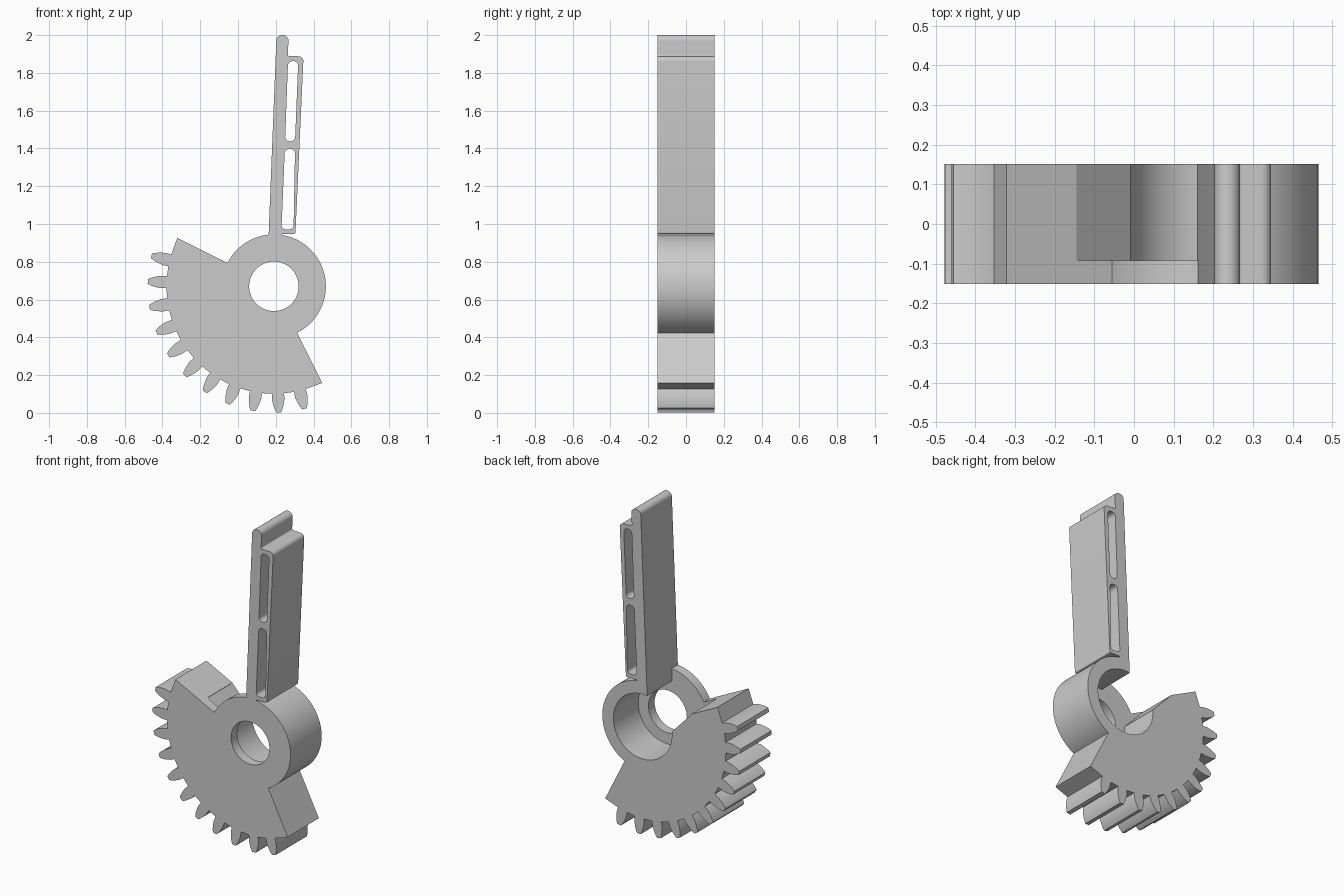
import bpy, bmesh
from math import radians, cos, sin, atan2
from mathutils import Vector

if "Cube" in bpy.data.objects:
    bpy.data.objects.remove(bpy.data.objects["Cube"])

HUB = Vector((0.19, 0.67))
DEPTH = 0.152      # half thickness
PLATE = -0.092     # rear side of the thin front plate
HUB_R, ROOT_R, TIP_R = 0.275, 0.572, 0.668
START, END = 153.4, 296.6

gray = bpy.data.materials.new("plain_gray")
gray.use_nodes = True
gray.diffuse_color = (0.6, 0.6, 0.6, 1)
gray.node_tree.nodes["Principled BSDF"].inputs["Base Color"].default_value = (0.6, 0.6, 0.6, 1)


def polar(r, deg, side=0.0):
    """Point at a radius and angle about the hub, shifted sideways."""
    a = radians(deg)
    return HUB + Vector((cos(a), sin(a))) * r + Vector((-sin(a), cos(a))) * side


def arc(r, a, b, n):
    return [polar(r, a + (b - a) * i / n) for i in range(n + 1)]


def rounded(corners, n=8):
    """Round each (x, z, radius) corner of a polygon."""
    out = []
    for i, (x, z, r) in enumerate(corners):
        p = Vector((x, z))
        if r == 0:
            out.append(p)
            continue
        u = (Vector(corners[i - 1][:2]) - p).normalized()
        v = (Vector(corners[(i + 1) % len(corners)][:2]) - p).normalized()
        half = u.angle(v) / 2
        c = p + (u + v).normalized() * (r / sin(half))
        s = p + u * (r * cos(half) / sin(half)) - c
        e = p + v * (r * cos(half) / sin(half)) - c
        a0 = atan2(s.y, s.x)
        turn = (atan2(e.y, e.x) - a0 + radians(180)) % radians(360) - radians(180)
        out += [c + Vector((cos(a0 + turn * k / n), sin(a0 + turn * k / n))) * r
                for k in range(n + 1)]
    return out


def extrude(name, outline, y0=-DEPTH, y1=DEPTH):
    """Solid from a front profile, pushed along y."""
    bm = bmesh.new()
    face = bm.faces.new([bm.verts.new((p.x, y0, p.y)) for p in outline])
    new = bmesh.ops.extrude_face_region(bm, geom=[face])["geom"]
    bmesh.ops.translate(bm, vec=(0, y1 - y0, 0),
                        verts=[g for g in new if isinstance(g, bmesh.types.BMVert)])
    bmesh.ops.recalc_face_normals(bm, faces=bm.faces)
    mesh = bpy.data.meshes.new(name)
    bm.to_mesh(mesh)
    bm.free()
    mesh.materials.append(gray)
    obj = bpy.data.objects.new(name, mesh)
    bpy.context.collection.objects.link(obj)
    return obj


def combine(obj, other, operation):
    """Apply a boolean and remove the helper."""
    mod = obj.modifiers.new(operation, 'BOOLEAN')
    mod.operation, mod.object, mod.solver = operation, other, 'EXACT'
    bpy.context.view_layer.objects.active = obj
    bpy.ops.object.modifier_apply(modifier=mod.name)
    bpy.data.objects.remove(other)


# Hub and toothed sector in one outline
outline = arc(HUB_R, END - 360, START, 72) + [polar(ROOT_R, START)]
flank = [(ROOT_R - 0.004, 0.032), (0.6, 0.033), (0.63, 0.027), (0.655, 0.019), (TIP_R, 0.012)]
for i in range(11):
    angle = 225 + (i - 5) * 11.8
    outline += [polar(r, angle, -w) for r, w in flank]
    outline += [polar(r, angle, w) for r, w in reversed(flank)]
    # each tooth runs from its leading flank to its trailing flank
    tooth = outline[-10:]
    outline[-10:] = tooth
outline.append(polar(ROOT_R, END))
gear = extrude("gear_sector", outline)

# Open notch behind the front plate, beside the arm
notch = [Vector(p) for p in ((-0.145, 0.836), (-0.008, 0.69), (0.1, 0.69), (0.18, 0.8),
                             (0.18, 1.1), (-0.145, 1.1))]
combine(gear, extrude("notch_cutter", notch, PLATE, 0.3), 'DIFFERENCE')

# Arm with a stepped, rounded tip
arm = extrude("arm", rounded([
    (0.158, 0.84, 0), (0.226, 0.84, 0), (0.232, 0.948, 0), (0.304, 0.948, 0.008),
    (0.347, 1.887, 0.025), (0.263, 1.89, 0.008), (0.269, 2.0, 0.03), (0.204, 2.0, 0.03)]))
slots = {
    "lower_slot": [(0.23, 0.972, 0.02), (0.294, 0.972, 0.02),
                   (0.302, 1.397, 0.024), (0.248, 1.397, 0.024)],
    "upper_slot": [(0.249, 1.438, 0.024), (0.302, 1.438, 0.024),
                   (0.319, 1.862, 0.024), (0.265, 1.862, 0.024)]}
for name, corners in slots.items():
    combine(arm, extrude(name, rounded(corners), -0.3, 0.3), 'DIFFERENCE')
combine(gear, arm, 'UNION')

# Rear recess and through hole
combine(gear, extrude("recess_cutter", arc(0.2, 0, 355, 71), PLATE, 0.3), 'DIFFERENCE')
combine(gear, extrude("bore_cutter", arc(0.131, 0, 354, 59), -0.3, 0.3), 'DIFFERENCE')

gear.name = "gear_lever"
bpy.ops.object.select_all(action='DESELECT')
gear.select_set(True)
bpy.context.view_layer.objects.active = gear
bpy.ops.object.shade_smooth_by_angle(angle=radians(25))
